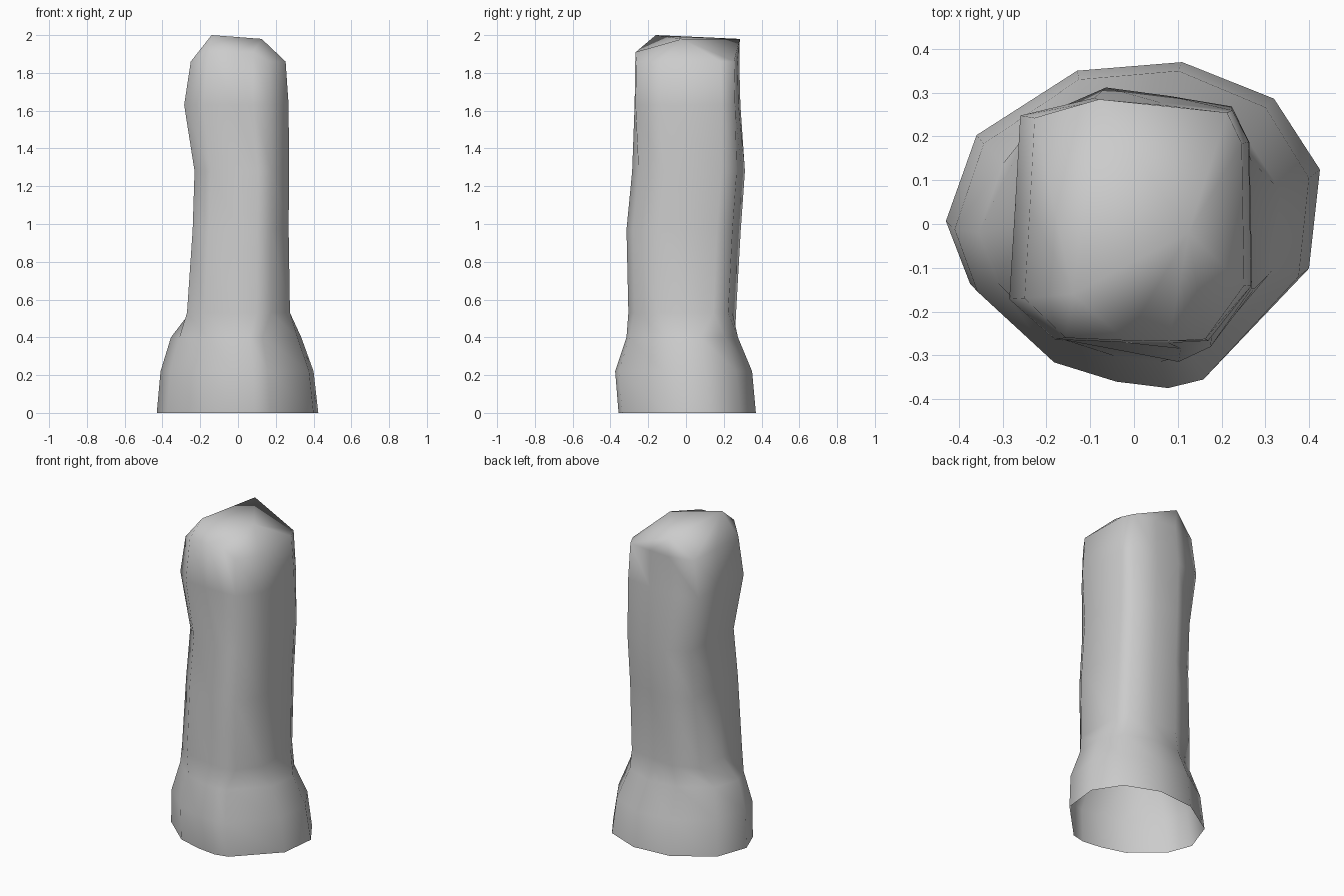
import bpy, bmesh

if "Cube" in bpy.data.objects:
    bpy.data.objects.remove(bpy.data.objects["Cube"])

# Matching plan outlines: irregular foot, squarish shaft, flatter-fronted upper shaft
foot = [(-.43, 0), (-.36, .20), (-.13, .35), (.11, .37), (.32, .285), (.425, .12),
        (.40, -.11), (.17, -.35), (.085, -.37), (-.04, -.355), (-.19, -.31), (-.375, -.145)]
shaft = [(-.27, .02), (-.26, .245), (-.10, .31), (.06, .29), (.22, .265), (.265, .18),
         (.272, -.14), (.17, -.275), (.09, -.31), (-.02, -.29), (-.19, -.26), (-.285, -.17)]
upper = [(-.27, .04), (-.258, .25), (-.09, .29), (.06, .28), (.225, .262), (.262, .19),
         (.268, -.14), (.17, -.265), (.08, -.27), (-.03, -.268), (-.18, -.262), (-.283, -.17)]

# Levels: outline, z, x range, y range
levels = [
    (foot, .005, -.43, .425, -.357, .37),
    (foot, .22, -.41, .40, -.375, .35),
    (foot, .40, -.355, .335, -.315, .275),
    (shaft, .53, -.27, .275, -.305, .265),
    (shaft, .97, -.24, .268, -.315, .29),
    (shaft, 1.28, -.23, .27, -.285, .312),
    (upper, 1.63, -.285, .268, -.272, .288),
    (upper, 1.86, -.25, .252, -.268, .282),
]


def fit(outline, x0, x1, y0, y1):
    xs, ys = [p[0] for p in outline], [p[1] for p in outline]
    sx = (x1 - x0) / (max(xs) - min(xs))
    sy = (y1 - y0) / (max(ys) - min(ys))
    return [(x0 + (x - min(xs)) * sx, y0 + (y - min(ys)) * sy) for x, y in outline]


bm = bmesh.new()
rings = []
for outline, z, *box in levels:
    ring = []
    for x, y in fit(outline, *box):
        # front lip of the crown stands a little higher
        lift = .05 if z > 1.8 and y < -.2 and x < .12 else 0
        ring.append(bm.verts.new((x, y, z + lift)))
    rings.append(ring)

# Walls, open underneath
n = len(foot)
for a, b in zip(rings, rings[1:]):
    for i in range(n):
        j = (i + 1) % n
        bm.faces.new((a[i], a[j], b[j], b[i]))

# Faceted crown: front-left, back and right peaks joined to the rim
front = bm.verts.new((-.14, -.16, 2.0))
back = bm.verts.new((-.08, .285, 1.98))
right = bm.verts.new((.125, -.02, 1.98))
targets = [front] + [back] * 3 + [right] * 5 + [front] * 3
rim = rings[-1]
for i in range(n):
    j = (i + 1) % n
    bm.faces.new((rim[i], rim[j], targets[i]))
    if targets[i] is not targets[j]:
        bm.faces.new((targets[i], rim[j], targets[j]))
bm.faces.new((front, back, right))

# Settle on the ground and smooth
for v in rings[0]:
    v.co.z = 0
bmesh.ops.recalc_face_normals(bm, faces=bm.faces)
for f in bm.faces:
    f.smooth = True

mesh = bpy.data.meshes.new("column")
bm.to_mesh(mesh)
bm.free()
bpy.context.collection.objects.link(bpy.data.objects.new("column", mesh))
